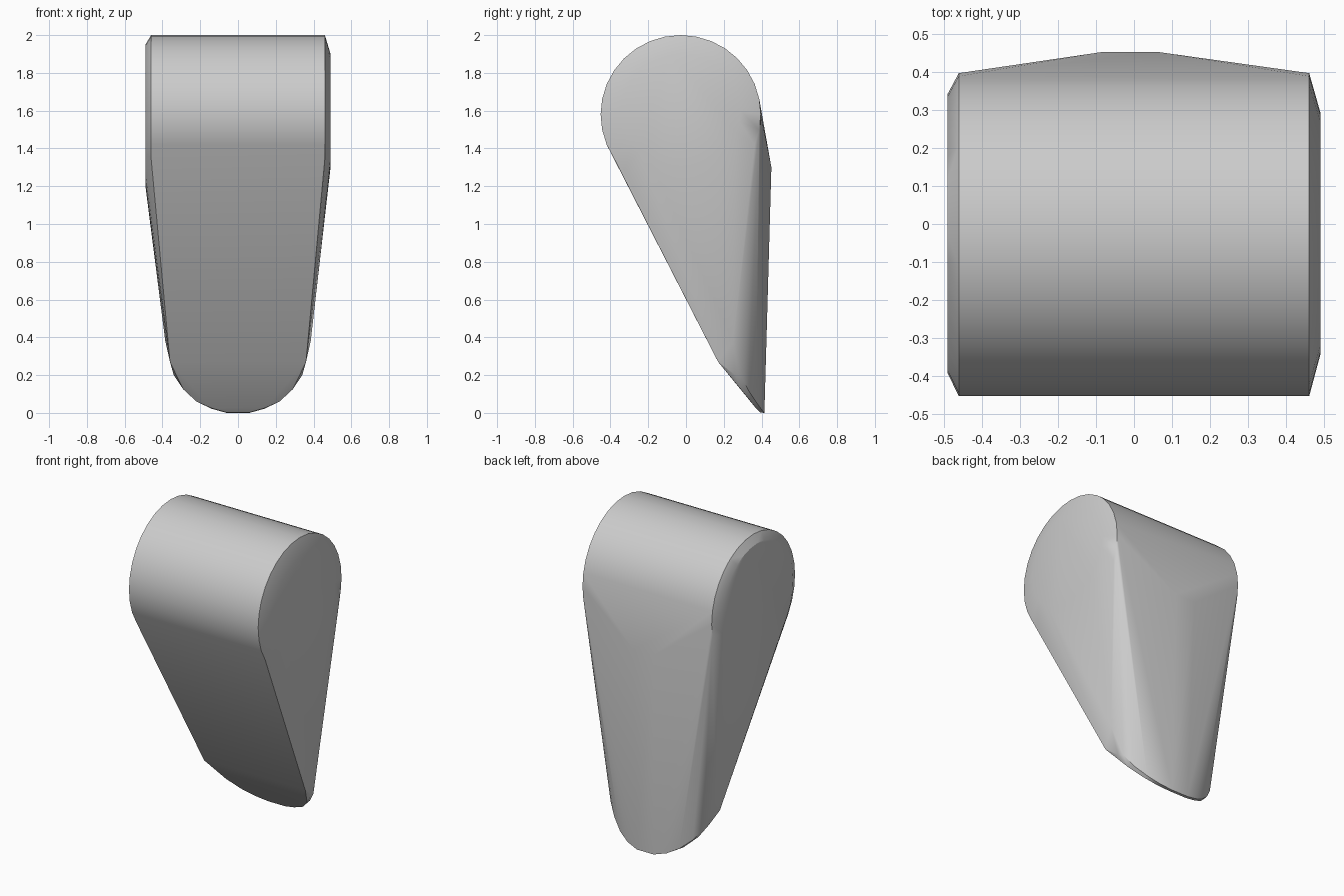
import bpy, bmesh, math

if "Cube" in bpy.data.objects:
    bpy.data.objects.remove(bpy.data.objects["Cube"])

grey = bpy.data.materials.new("light_grey")
grey.diffuse_color = (0.6, 0.6, 0.6, 1)
grey.use_nodes = True
grey.node_tree.nodes["Principled BSDF"].inputs["Base Color"].default_value = grey.diffuse_color


def ring(x, cy, cz, ry, rz, n=32):
    """Ellipse of points in the yz plane."""
    return [(x, cy + ry * math.cos(2 * math.pi * i / n),
             cz + rz * math.sin(2 * math.pi * i / n)) for i in range(n)]


# rounded drum at the top, with narrower end caps
points = ring(-0.46, -0.028, 1.58, 0.424, 0.42) + ring(0.46, -0.028, 1.58, 0.424, 0.42)
points += ring(-0.49, -0.025, 1.575, 0.365, 0.375)
points += ring(0.49, -0.025, 1.6, 0.315, 0.30)

# back ridge
points += [(-0.08, 0.452, 1.3), (0.06, 0.452, 1.3)]

# rounded toe, mirrored left and right
toe = [(0.36, 0.17, 0.27), (0.385, 0.25, 0.38), (0.34, 0.26, 0.20),
       (0.33, 0.295, 0.19), (0.29, 0.29, 0.125), (0.28, 0.33, 0.12),
       (0.22, 0.343, 0.06), (0.21, 0.37, 0.06), (0.14, 0.37, 0.025),
       (0.14, 0.397, 0.022), (0.06, 0.393, 0.002), (0.06, 0.415, 0.0)]
points += [(s * x, y, z) for x, y, z in toe for s in (-1, 1)]

# wrap everything in one convex shell
bm = bmesh.new()
for p in points:
    bm.verts.new(p)
bmesh.ops.convex_hull(bm, input=bm.verts[:])
loose = [v for v in bm.verts if not v.link_faces]
bmesh.ops.delete(bm, geom=loose, context='VERTS')
bmesh.ops.recalc_face_normals(bm, faces=bm.faces[:])
mesh = bpy.data.meshes.new("tapered_wedge")
bm.to_mesh(mesh)
bm.free()

wedge = bpy.data.objects.new("tapered_wedge", mesh)
bpy.context.collection.objects.link(wedge)
mesh.materials.append(grey)
bpy.context.view_layer.objects.active = wedge
wedge.select_set(True)
bpy.ops.object.shade_smooth_by_angle(angle=math.radians(30))
